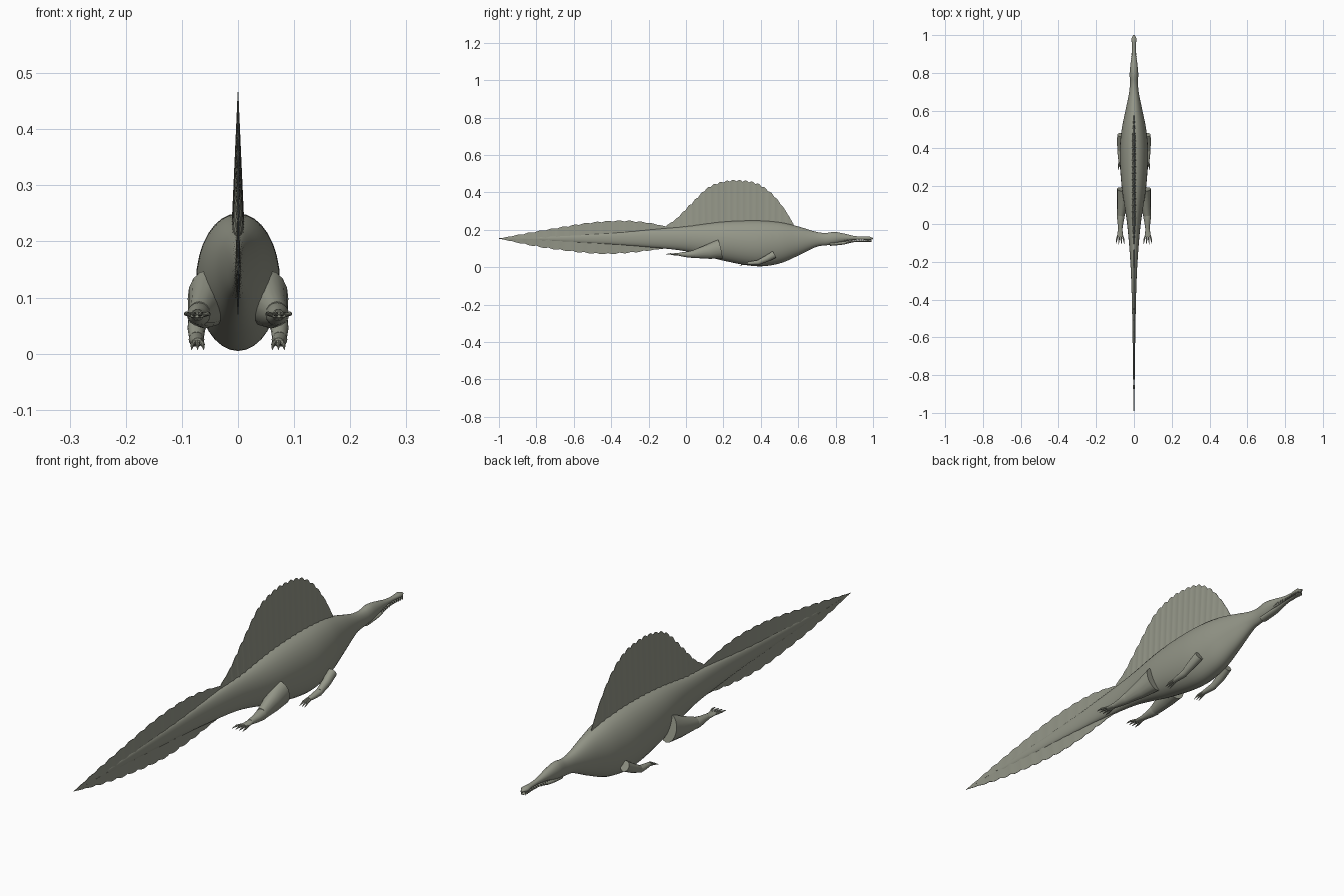
import bpy, bmesh, math
from mathutils import Vector

cube = bpy.data.objects.get("Cube")
if cube:
    bpy.data.objects.remove(cube, do_unlink=True)

skin = bpy.data.materials.new("grey_green_skin")
skin.use_nodes = True
skin_colour = (0.30, 0.31, 0.25, 1)
skin.diffuse_color = skin_colour
skin.node_tree.nodes["Principled BSDF"].inputs["Base Color"].default_value = skin_colour


def interpolate(table, y):
    """Smooth cubic through rows whose first value is y."""
    last = len(table) - 1
    i = 0
    while i < last - 1 and y > table[i + 1][0]:
        i += 1
    a, b = table[i], table[i + 1]
    before, after = table[max(i - 1, 0)], table[min(i + 2, last)]
    step = b[0] - a[0]
    t = min(max((y - a[0]) / step, 0), 1)
    result = []
    for k in range(1, len(a)):
        slope_a = (b[k] - before[k]) / (b[0] - before[0]) * step
        slope_b = (after[k] - a[k]) / (after[0] - a[0]) * step
        rise = b[k] - a[k]
        curve = (slope_a - rise) * (1 - t) - (slope_b - rise) * t
        result.append(a[k] + rise * t + t * (1 - t) * curve)
    return result


def make_object(name, rings, cap=True, angle=40):
    """Join closed rings of points into a shaded tube."""
    bm = bmesh.new()
    loops = [[bm.verts.new(p) for p in ring] for ring in rings]
    count = len(rings[0])
    for low, high in zip(loops, loops[1:]):
        for j in range(count):
            k = (j + 1) % count
            bm.faces.new((low[j], low[k], high[k], high[j]))
    if cap:
        bm.faces.new(loops[0])
        bm.faces.new(loops[-1])
    bmesh.ops.recalc_face_normals(bm, faces=bm.faces)
    mesh = bpy.data.meshes.new(name)
    bm.to_mesh(mesh)
    bm.free()
    mesh.materials.append(skin)
    obj = bpy.data.objects.new(name, mesh)
    bpy.context.collection.objects.link(obj)
    bpy.ops.object.select_all(action="DESELECT")
    obj.select_set(True)
    bpy.context.view_layer.objects.active = obj
    bpy.ops.object.shade_smooth_by_angle(angle=math.radians(angle))
    return obj


def circle(count):
    return [(math.cos(math.tau * j / count), math.sin(math.tau * j / count)) for j in range(count)]


def loft(name, table, steps, sides):
    """Elliptical body of rows: y, top, bottom, half width."""
    start, end = table[0][0], table[-1][0]
    rings = []
    for i in range(steps + 1):
        y = start + (end - start) * i / steps
        top, bottom, half = interpolate(table, y)
        mid, tall = (top + bottom) / 2, (top - bottom) / 2
        rings.append([(half * c, y, mid + tall * s) for c, s in circle(sides)])
    return make_object(name, rings)


def limb(name, path, sides=16, angle=40):
    """Tube through rows: centre, side radius, upright radius."""
    rings = []
    for i, (centre, wide, tall) in enumerate(path):
        here = Vector(centre)
        way = Vector(path[min(i + 1, len(path) - 1)][0]) - Vector(path[max(i - 1, 0)][0])
        way.normalize()
        up = Vector((0, 0, 1)) if abs(way.z) < 0.9 else Vector((0, 1, 0))
        side = way.cross(up).normalized()
        rise = side.cross(way)
        rings.append([here + side * wide * c + rise * tall * s for c, s in circle(sides)])
    return make_object(name, rings, angle=angle)


def fin(name, table, waves, thickness, scallop, steps=140):
    """Ribbed wedge of rows: y, root height, edge height."""
    start, end = table[0][0], table[-1][0]
    rings = []
    for i in range(steps + 1):
        t = i / steps
        y = start + (end - start) * t
        root, edge = interpolate(table, y)
        rib = abs(math.sin(math.pi * waves * t))
        fade = min(1, 6 * t, 6 * (1 - t))
        edge += scallop * (rib - 0.5) * fade * (1 if edge > root else -1)
        half = thickness * (0.3 + 0.7 * fade) * (1 - 0.35 * rib)
        tip = 0.0008
        rings.append([(-half, y, root), (half, y, root), (tip, y, edge), (-tip, y, edge)])
    return make_object(name, rings, angle=25)


# Body from tail tip to snout
loft("body", [
    (-1, .155, .152, .001), (-.8, .162, .143, .004), (-.4, .183, .122, .011),
    (-.2, .2, .107, .019), (0, .219, .085, .036), (.2, .244, .035, .065),
    (.38, .25, .005, .075), (.5, .241, .02, .065), (.6, .218, .062, .045),
    (.7, .188, .11, .025), (.75, .183, .117, .021), (.79, .189, .122, .023),
    (.84, .181, .135, .019), (.9, .167, .146, .011), (.95, .163, .147, .01),
    (.98, .164, .145, .014), (.995, .16, .147, .011), (1, .156, .15, .004)], 110, 32)

# Lower jaw
loft("lower_jaw", [
    (.77, .135, .114, .016), (.84, .138, .121, .015), (.9, .143, .134, .009),
    (.96, .144, .136, .009), (.985, .144, .136, .01), (.995, .142, .139, .004)], 24, 16)

# Back sail and tail fins
fin("back_sail", [
    (-.105, .2, .222), (-.05, .205, .26), (.03, .21, .34), (.12, .22, .425),
    (.2, .23, .455), (.28, .235, .462), (.38, .235, .445), (.46, .23, .39),
    (.53, .22, .305), (.575, .215, .23)], 20, .011, .009)
fin("upper_tail_fin", [
    (-.99, .153, .155), (-.85, .153, .181), (-.7, .155, .207), (-.5, .16, .238),
    (-.33, .165, .247), (-.2, .175, .236), (-.09, .19, .214)], 15, .005, .006)
fin("lower_tail_fin", [
    (-.99, .153, .151), (-.85, .152, .122), (-.7, .15, .097), (-.46, .147, .073),
    (-.3, .14, .079), (-.2, .135, .09), (-.1, .13, .102)], 14, .005, .006)

for side, label in ((1, "left"), (-1, "right")):
    # Hind leg
    limb(label + "_thigh", [
        ((side * .052, .182, .098), .038, .052), ((side * .06, .12, .083), .029, .039),
        ((side * .069, .045, .071), .02, .022)])
    limb(label + "_shin", [
        ((side * .069, .06, .072), .017, .018), ((side * .07, .04, .07), .021, .021),
        ((side * .071, .01, .068), .016, .016), ((side * .072, -.03, .069), .011, .01)])
    limb(label + "_foot", [
        ((side * .072, -.02, .069), .011, .01), ((side * .073, -.045, .069), .014, .007),
        ((side * .073, -.068, .069), .016, .005)])
    for toe in range(4):
        spread = side * (toe - 1.5)
        root = Vector((side * .073 + spread * .008, -.06, .069))
        limb(f"{label}_toe_{toe}", [
            (root, .004, .004), (root + Vector((spread * .005, -.025, .002)), .004, .004),
            (root + Vector((spread * .007, -.048, 0)), .0005, .0005)], 8)

    # Front leg
    limb(label + "_upper_arm", [
        ((side * .07, .472, .068), .018, .02), ((side * .074, .43, .045), .016, .017),
        ((side * .074, .39, .027), .013, .013)])
    limb(label + "_forearm", [
        ((side * .074, .405, .031), .011, .011), ((side * .074, .385, .025), .014, .013),
        ((side * .073, .35, .022), .011, .01), ((side * .072, .325, .021), .009, .007)])
    for finger in range(3):
        spread = side * (finger - 1)
        root = Vector((side * .072 + spread * .005, .332, .021))
        limb(f"{label}_finger_{finger}", [
            (root, .005, .005), (root + Vector((spread * .004, -.025, -.004)), .004, .004),
            (root + Vector((spread * .006, -.046, -.014)), .0005, .0005)], 8)

    # Teeth along the jaws, longest near the snout tip
    for tooth in range(12):
        y = .85 + .0125 * tooth
        x = side * (.009 if y > .9 else .013)
        length = .014 if y > .95 else .009
        limb(f"{label}_tooth_{tooth}", [
            ((x, y, .148), .0025, .0025), ((x * 1.1, y, .148 - length), .0003, .0003)], 6)
